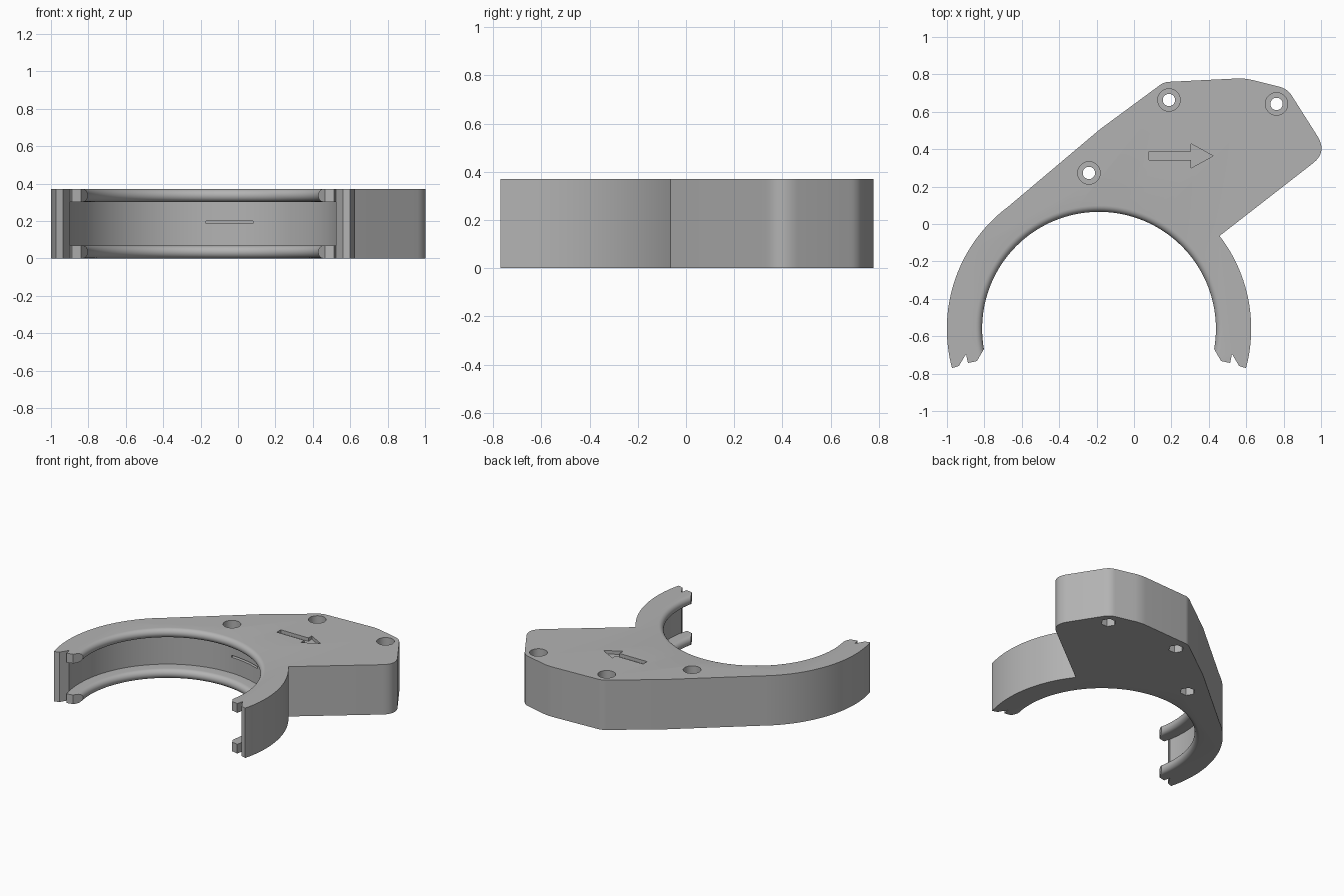
import bpy, bmesh
from math import sin, cos, pi, radians
from mathutils import Vector

if "Cube" in bpy.data.objects:
    bpy.data.objects.remove(bpy.data.objects["Cube"])

HEIGHT = 0.37
CX, CY = -0.187, -0.56        # ring centre
OUTER, LIP, GROOVE = 0.8136, 0.625, 0.725

grey = bpy.data.materials.new("plain grey")
grey.use_nodes = True
colour = (0.45, 0.45, 0.45, 1)
grey.diffuse_color = colour
grey.node_tree.nodes["Principled BSDF"].inputs["Base Color"].default_value = colour


def arc(x, y, r, start, end, n):
    angles = [radians(start + (end - start) * i / n) for i in range(n + 1)]
    return [(x + r * cos(a), y + r * sin(a)) for a in angles]


def rounded(a, corner, b, n=8):
    a, corner, b = Vector(a), Vector(corner), Vector(b)
    ts = [i / n for i in range(n + 1)]
    return [tuple(a * (1 - t) ** 2 + corner * 2 * t * (1 - t) + b * t * t) for t in ts]


def to_object(name, bm):
    bmesh.ops.recalc_face_normals(bm, faces=bm.faces)
    mesh = bpy.data.meshes.new(name)
    bm.to_mesh(mesh)
    bm.free()
    mesh.materials.append(grey)
    obj = bpy.data.objects.new(name, mesh)
    bpy.context.collection.objects.link(obj)
    return obj


def prism(name, points, z0, z1):
    bm = bmesh.new()
    face = bm.faces.new([bm.verts.new((x, y, z0)) for x, y in points])
    top = bmesh.ops.extrude_face_region(bm, geom=[face])["geom"]
    verts = [v for v in top if isinstance(v, bmesh.types.BMVert)]
    bmesh.ops.translate(bm, verts=verts, vec=(0, 0, z1 - z0))
    return to_object(name, bm)


def lathe(name, profile, steps=144):
    bm = bmesh.new()
    rings = []
    for i in range(steps):
        a = 2 * pi * i / steps
        rings.append([bm.verts.new((CX + r * cos(a), CY + r * sin(a), z)) for r, z in profile])
    for i, ring in enumerate(rings):
        after = rings[(i + 1) % steps]
        for j in range(len(profile) - 1):
            bm.faces.new((ring[j], after[j], after[j + 1], ring[j + 1]))
    bm.faces.new([r[0] for r in rings])
    bm.faces.new([r[-1] for r in rings])
    return to_object(name, bm)


def cut(body, cutter):
    cutter.hide_render = True
    mod = body.modifiers.new("cut", "BOOLEAN")
    mod.operation = "DIFFERENCE"
    mod.solver = "EXACT"
    mod.object = cutter
    bpy.context.view_layer.objects.active = body
    bpy.ops.object.modifier_apply(modifier=mod.name)
    bpy.data.objects.remove(cutter)


# Clamp outline: left arm, mounting plate, right arm, toothed ends
tooth = [(-0.936, -0.759), (-0.898, -0.695), (-0.888, -0.743), (-0.84, -0.733)]
outline = arc(CX, CY, OUTER, 195, 126.6, 36)
outline += [(-0.18, 0.508)]
outline += rounded((0.139, 0.743), (0.16, 0.758), (0.185, 0.76))
outline += rounded((0.55, 0.778), (0.595, 0.78), (0.64, 0.768))
outline += rounded((0.78, 0.733), (0.82, 0.724), (0.845, 0.684))
outline += rounded((0.985, 0.463), (1.03, 0.385), (0.96, 0.327))
outline += arc(CX, CY, OUTER, 37.6, -15, 28)
outline += [(2 * CX - x, y) for x, y in tooth]
outline += arc(CX, CY, 0.609, -8.2, 188.2, 90)
outline += tooth[::-1]
body = prism("clamp_body", outline, 0, HEIGHT)

# Bore with two half-round lips and a deep groove between them
ROUND = 0.034
def lip(z):
    return [(LIP + ROUND * (1 - cos(radians(a))), z + ROUND * sin(radians(a)))
            for a in range(-90, 91, 15)]

profile = [(LIP + ROUND, -0.05)] + lip(ROUND) + [(GROOVE, 2 * ROUND)]
profile += [(GROOVE, HEIGHT - 2 * ROUND)] + lip(HEIGHT - ROUND) + [(LIP + ROUND, HEIGHT + 0.05)]
cut(body, lathe("bore_cutter", profile))

# Screw holes: through hole, round counterbore above, hexagonal pocket below
for x, y in [(0.187, 0.663), (0.762, 0.642), (-0.241, 0.273)]:
    for r, sides, z0, z1 in [(0.033, 32, -0.1, 0.5), (0.06, 40, 0.25, 0.5), (0.052, 6, -0.1, 0.1)]:
        cut(body, prism("hole_cutter", arc(x, y, r, 0, 360, sides)[:-1], z0, z1))

# Engraved direction arrow on the top
arrow = [(0.08, 0.342), (0.306, 0.342), (0.306, 0.3), (0.423, 0.364),
         (0.306, 0.428), (0.306, 0.388), (0.08, 0.388)]
cut(body, prism("arrow_cutter", arrow, HEIGHT - 0.025, HEIGHT + 0.1))

# Narrow slot in the groove wall
slot = [(-0.17, 0), (0.08, 0), (0.08, 0.2), (-0.17, 0.2)]
cut(body, prism("slot_cutter", slot, 0.185, 0.2))

bpy.ops.object.select_all(action="DESELECT")
body.select_set(True)
bpy.context.view_layer.objects.active = body
bpy.ops.object.shade_smooth_by_angle(angle=radians(30))
